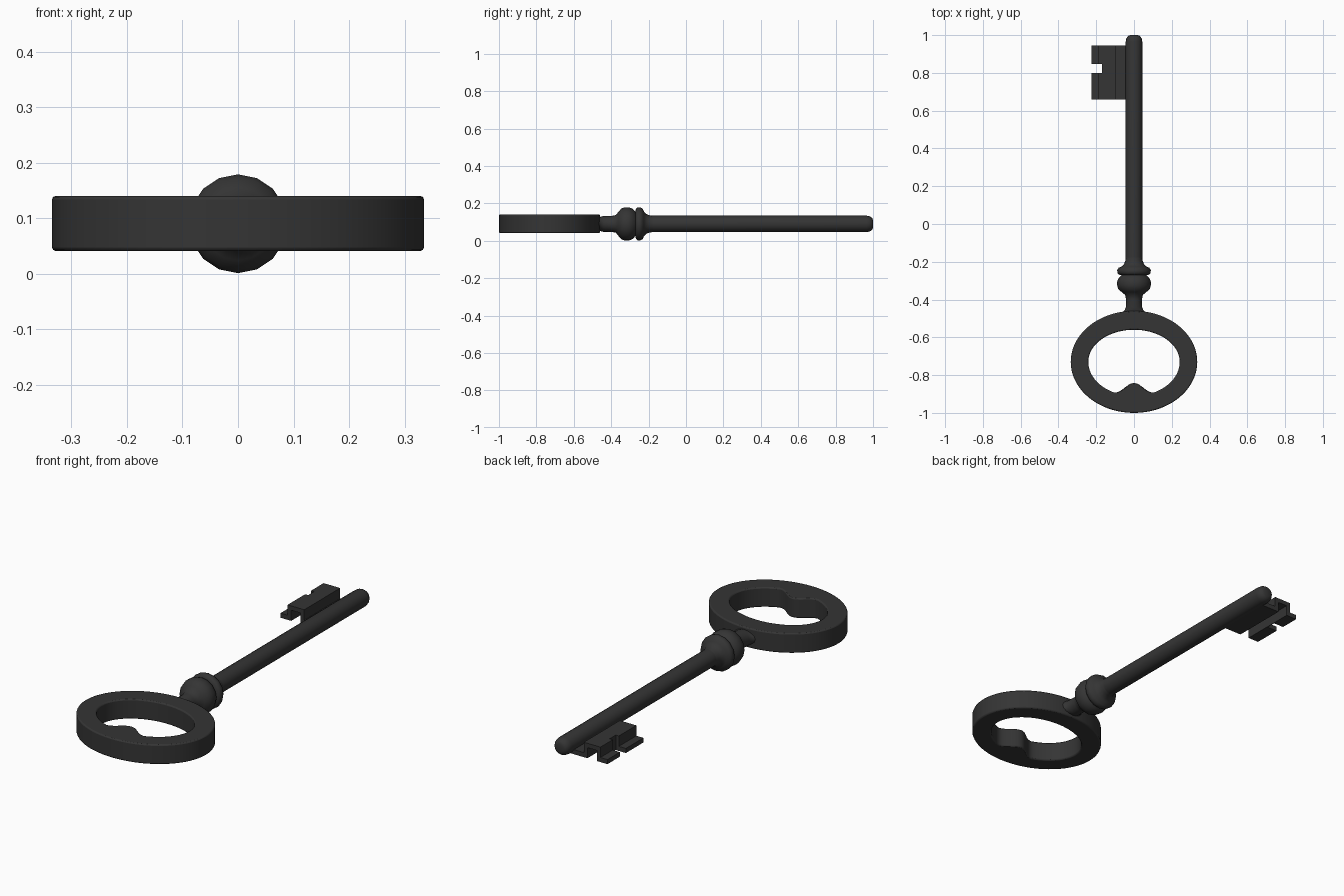
import bpy, bmesh
from math import sin, cos, pi, radians

if "Cube" in bpy.data.objects:
    bpy.data.objects.remove(bpy.data.objects["Cube"])

ZC = 0.09  # height of the key's axis


def finish(bm, name, bevel=0, angle=35):
    bmesh.ops.recalc_face_normals(bm, faces=bm.faces[:])
    me = bpy.data.meshes.new(name)
    bm.to_mesh(me)
    bm.free()
    ob = bpy.data.objects.new(name, me)
    bpy.context.collection.objects.link(ob)
    me.materials.append(dark)
    if bevel:
        b = ob.modifiers.new("bevel", 'BEVEL')
        b.width, b.segments, b.limit_method = bevel, 2, 'ANGLE'
        b.angle_limit = radians(50)
    bpy.ops.object.select_all(action='DESELECT')
    ob.select_set(True)
    bpy.context.view_layer.objects.active = ob
    bpy.ops.object.shade_smooth_by_angle(angle=radians(angle))
    return ob


def lathe(name, profile, sides=16):
    """Sections (y, x radius, z radius) skinned along the y axis."""
    bm = bmesh.new()
    rings = [[bm.verts.new((rx * cos(2 * pi * i / sides), y,
                            ZC + rz * sin(2 * pi * i / sides)))
              for i in range(sides)] for y, rx, rz in profile]
    for a, b in zip(rings, rings[1:]):
        for i in range(sides):
            j = (i + 1) % sides
            bm.faces.new((a[i], a[j], b[j], b[i]))
    bm.faces.new(rings[0])
    bm.faces.new(rings[-1])
    return finish(bm, name, angle=50)


dark = bpy.data.materials.new("dark_iron")
dark.diffuse_color = (0.035, 0.035, 0.035, 1)
dark.use_nodes = True
dark.node_tree.nodes["Principled BSDF"].inputs["Base Color"].default_value = dark.diffuse_color

# Shaft with rounded tip
R = 0.044
tip = [(0.965 + 0.035 * sin(a), R * (0.45 + 0.55 * cos(a)))
       for a in (0, pi / 6, pi / 3, pi / 2)]
lathe("shaft", [(-0.24, R, R)] + [(y, r, r) for y, r in tip])

# Turned collar: neck flaring into the bow, bulb, thin ring, shoulder
turned = [(-0.44, .043), (-0.40, .042), (-0.375, .047), (-0.36, .066),
          (-0.345, .083), (-0.325, .089), (-0.305, .089), (-0.285, .081),
          (-0.271, .065), (-0.268, .080), (-0.26, .088), (-0.245, .089),
          (-0.232, .082), (-0.225, .066), (-0.212, .053), (-0.195, .046),
          (-0.17, .043)]
lathe("collar", [(-0.49, .085, .035), (-0.465, .06, .036), (-0.455, .049, .039)]
      + [(y, r, r) for y, r in turned])


# Bow: oval ring with a small hump on the inner edge
def inner(t):
    x = 0.242 * cos(t)
    y = -0.73 + (0.17 if sin(t) > 0 else 0.18) * sin(t)
    if sin(t) < 0 and abs(x) < 0.1:
        y = -0.893 + 0.026 * (1 + cos(pi * x / 0.1))
    return x, y


N = 72
bm = bmesh.new()
loops = []
for z in (0.041, 0.14):
    for f in (lambda t: (0.335 * cos(t), -0.73 + 0.27 * sin(t)), inner):
        loops.append([bm.verts.new((*f(2 * pi * i / N), z)) for i in range(N)])
lo_out, lo_in, hi_out, hi_in = loops
for a, b in ((lo_out, hi_out), (hi_out, hi_in), (hi_in, lo_in), (lo_in, lo_out)):
    for i in range(N):
        j = (i + 1) % N
        bm.faces.new((a[i], a[j], b[j], b[i]))
finish(bm, "bow", bevel=0.006)

# Bit: stepped plate (x, z offset) extruded along the shaft
step = [(0, -.018), (-.095, -.018), (-.095, .034), (-.187, .034),
        (-.187, -.018), (-.226, -.018), (-.226, -.041), (-.167, -.041),
        (-.167, .012), (-.115, .012), (-.115, -.041), (0, -.041)]
bm = bmesh.new()
face = bm.faces.new([bm.verts.new((x, 0.66, ZC + z)) for x, z in step])
ext = bmesh.ops.extrude_face_region(bm, geom=[face])
bmesh.ops.translate(bm, vec=(0, 0.285, 0),
                    verts=[v for v in ext["geom"] if isinstance(v, bmesh.types.BMVert)])
bit = finish(bm, "bit")

# Notch cut in the outer edge of the bit
bpy.ops.mesh.primitive_cube_add(size=1, location=(-0.22, 0.823, ZC))
cutter = bpy.context.object
cutter.name = "notch_cutter"
cutter.scale = (0.1, 0.048, 0.3)
cutter.hide_render = True
cutter.hide_set(True)
cut = bit.modifiers.new("notch", 'BOOLEAN')
cut.object, cut.operation, cut.solver = cutter, 'DIFFERENCE', 'EXACT'
